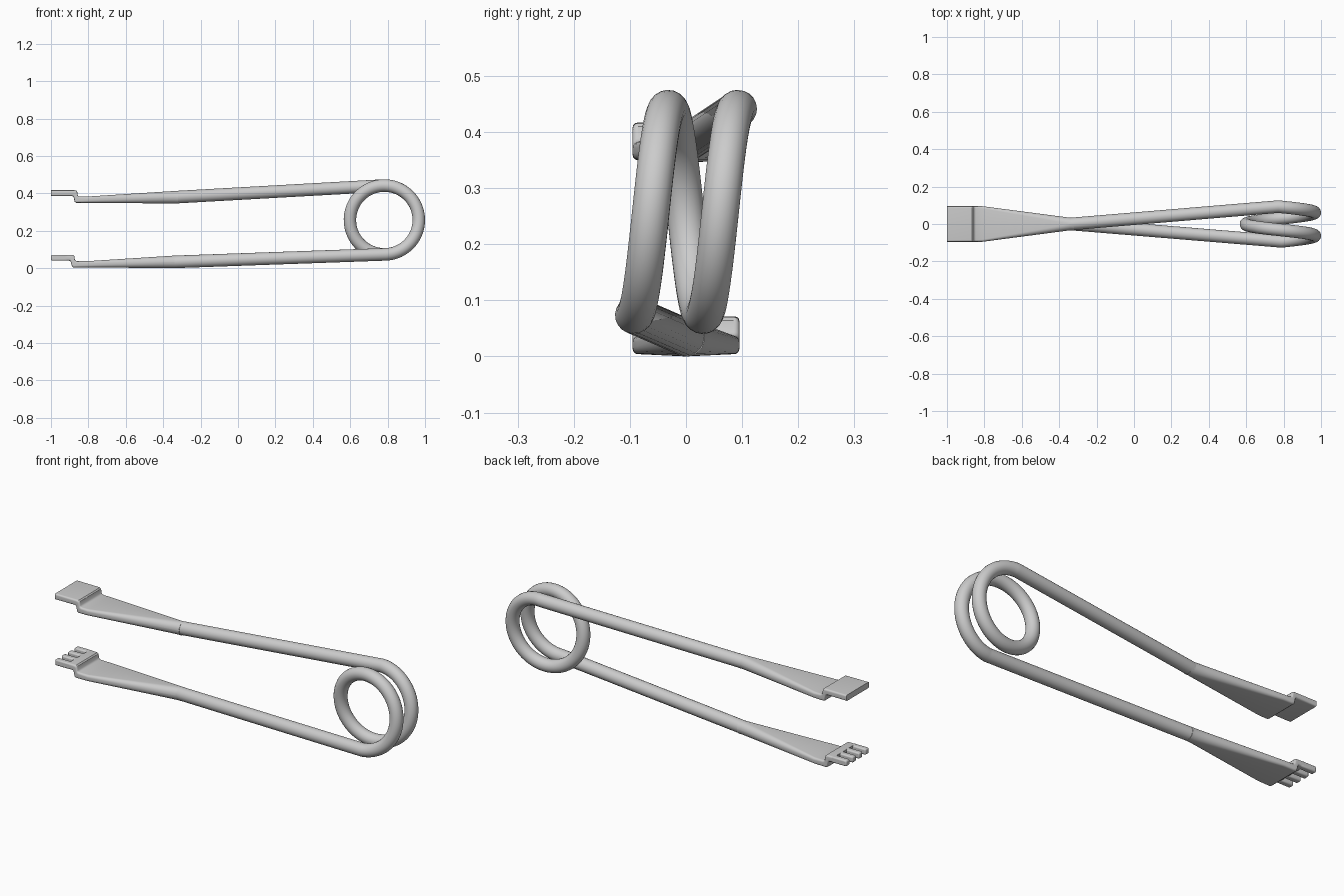
import bpy, bmesh, math

if "Cube" in bpy.data.objects:
    bpy.data.objects.remove(bpy.data.objects["Cube"])

R = 0.0335                 # wire radius
CX, CZ, CR = 0.7825, 0.2575, 0.184   # coil centre and path radius
X0 = -0.34                 # where wire becomes paddle
UP, LOW = 0.379, 0.0335    # wire centre heights at X0


def finish(ob, angle=35):
    bpy.ops.object.select_all(action='DESELECT')
    ob.select_set(True)
    bpy.context.view_layer.objects.active = ob
    bpy.ops.object.shade_smooth_by_angle(angle=math.radians(angle))


def link(name, data):
    ob = bpy.data.objects.new(name, data)
    bpy.context.collection.objects.link(ob)
    return ob


# wire: upper arm, one and a half coil turns, lower arm
pts = [(X0, 0, UP)]
a0, a1, n = math.radians(93.2), math.radians(-448.1), 120
for i in range(n + 1):
    t = i / n
    a = a0 + (a1 - a0) * t
    pts.append((CX + CR * math.cos(a), 0.093 - 0.186 * t, CZ + CR * math.sin(a)))
pts.append((X0, 0, LOW))
cu = bpy.data.curves.new("spring_wire", 'CURVE')
cu.dimensions = '3D'
cu.bevel_depth = R
cu.bevel_resolution = 8
cu.use_fill_caps = True
sp = cu.splines.new('POLY')
sp.points.add(len(pts) - 1)
for p, co in zip(sp.points, pts):
    p.co = (*co, 1)
wire = link("spring_wire", cu)
bpy.context.view_layer.objects.active = wire
wire.select_set(True)
bpy.ops.object.convert(target='MESH')
finish(bpy.context.object)


def section(xb, zb, xt, zt, w, c):
    """Rounded rectangle between a bottom point and a top point."""
    h = math.hypot(xt - xb, zt - zb) / 2
    c = min(c, h * 0.98)
    out = []
    for q, (sy, sv) in enumerate([(1, 1), (-1, 1), (-1, -1), (1, -1)]):
        for k in range(7):
            a = math.pi / 2 * (q + k / 6)
            y = sy * (w - c) + c * math.cos(a)
            t = (sv * (h - c) + c * math.sin(a)) / h * 0.5 + 0.5
            out.append((xb + (xt - xb) * t, y, zb + (zt - zb) * t))
    return out


def paddle(name, z, dx, end):
    """Wire flattening into a blade, stepping up to the tip plate."""
    W = 0.095
    stations = [(X0 + 0.02, z - R, X0 + 0.02, z + R, R, R)]
    for i in range(9):
        t = i / 8
        x = X0 + (-0.81 - X0) * t
        stations.append((x, z - R + 0.004 * t, x, z + R - 0.03 * t,
                         R + (W - R) * t, R + (0.012 - R) * t))
    b, m = z - R + 0.004, z + R - 0.03
    for xb, zb, xt, zt in [(-0.855, b, -0.845, m), (-0.866, b, -0.852, m + 0.002),
                           (-0.873, b + 0.005, -0.857, m + 0.008),
                           (-0.878, b + 0.027, -0.860, m + 0.027),
                           (-0.882, b + 0.034, -0.866, m + 0.033),
                           (-0.890, b + 0.036, -0.876, m + 0.034)]:
        stations.append((xb + dx, zb, xt + dx, zt, W, 0.010))
    stations.append((end, b + 0.036, end, m + 0.034, W, 0.008))
    bm = bmesh.new()
    rings = [[bm.verts.new(p) for p in section(*s)] for s in stations]
    for r, s in zip(rings, rings[1:]):
        for i in range(len(r)):
            j = (i + 1) % len(r)
            bm.faces.new((r[i], r[j], s[j], s[i]))
    bm.faces.new(rings[0])
    bm.faces.new(rings[-1])
    bmesh.ops.recalc_face_normals(bm, faces=bm.faces)
    me = bpy.data.meshes.new(name)
    bm.to_mesh(me)
    bm.free()
    finish(link(name, me))
    return b + 0.036, m + 0.034


paddle("upper_paddle", UP, 0, -1.0)
zb, zt = paddle("lower_paddle", LOW, -0.015, -0.925)

# four gripping teeth on the lower tip
for i in range(4):
    w = 0.030
    y = -0.095 + w / 2 + i * (0.19 - w) / 3
    bpy.ops.mesh.primitive_cube_add(size=1, location=(-0.955, y, (zb + zt) / 2))
    tooth = bpy.context.object
    tooth.name = f"tooth_{i + 1}"
    tooth.scale = (0.09, w, zt - zb)
    bpy.ops.object.transform_apply(location=False, rotation=False, scale=True)
    bev = tooth.modifiers.new("rounding", 'BEVEL')
    bev.width = 0.007
    bev.segments = 3
    finish(tooth)
